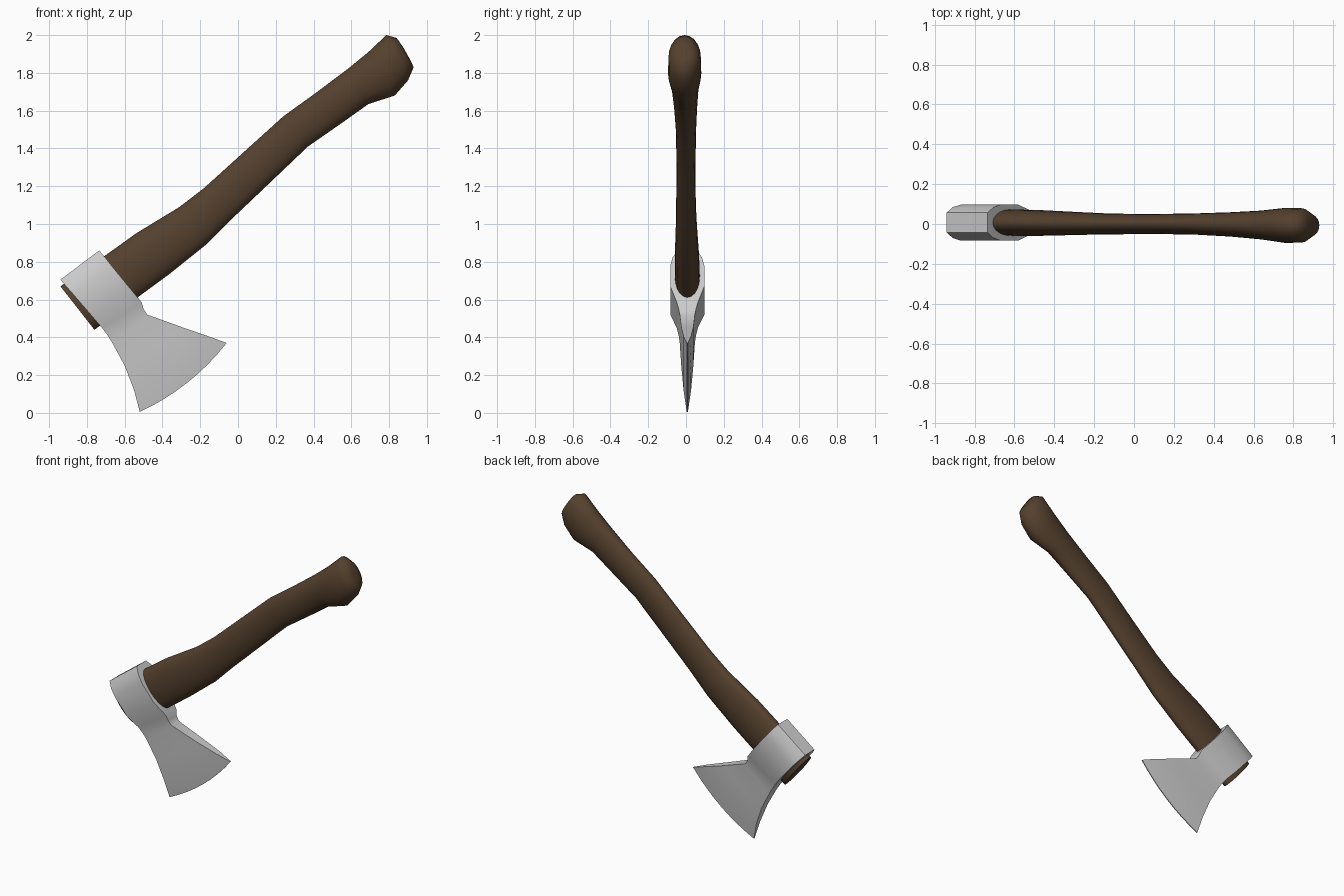
import bpy, bmesh, math

if "Cube" in bpy.data.objects:
    bpy.data.objects.remove(bpy.data.objects["Cube"])


def loft(name, rings, angle, material=None):
    """Bridge equal-sized closed rings and cap both ends."""
    bm = bmesh.new()
    loops = [[bm.verts.new(p) for p in ring] for ring in rings]
    n = len(loops[0])
    for a, b in zip(loops, loops[1:]):
        for i in range(n):
            j = (i + 1) % n
            bm.faces.new((a[i], a[j], b[j], b[i]))
    bm.faces.new(loops[0][::-1])
    bm.faces.new(loops[-1])
    bmesh.ops.recalc_face_normals(bm, faces=bm.faces)
    mesh = bpy.data.meshes.new(name)
    bm.to_mesh(mesh)
    bm.free()
    obj = bpy.data.objects.new(name, mesh)
    bpy.context.collection.objects.link(obj)
    if material:
        mesh.materials.append(material)
    bpy.ops.object.select_all(action='DESELECT')
    obj.select_set(True)
    bpy.context.view_layer.objects.active = obj
    bpy.ops.object.shade_smooth_by_angle(angle=math.radians(angle))
    return obj


def oval(ux, uz, lx, lz, half, cy, sides=20):
    """Elliptical handle section between its upper and lower outline points."""
    ring = []
    for i in range(sides):
        a = math.tau * i / sides
        t = 0.5 + 0.5 * math.cos(a)
        ring.append((lx + (ux - lx) * t, cy + half * math.sin(a), lz + (uz - lz) * t))
    return ring


def blade_row(lx, lz, rx, rz, half, bulge, cols=8):
    """Head section: a row on each cheek, bowed toward the cutting edge."""
    def pt(t, y):
        b = bulge * 4 * t * (1 - t)
        return (lx + (rx - lx) * t + 0.62 * b, 0.007 + y, lz + (rz - lz) * t - 0.79 * b)
    ts = [i / cols for i in range(cols + 1)]
    return [pt(t, -half) for t in ts] + [pt(t, half) for t in reversed(ts)]


wood = bpy.data.materials.new("wood")
wood.diffuse_color = (0.09, 0.052, 0.027, 1)
wood.use_nodes = True
wood.node_tree.nodes["Principled BSDF"].inputs["Base Color"].default_value = wood.diffuse_color

# Handle: upper x, z, lower x, z, half thickness, y centre
handle = [
    (-0.94, 0.67, -0.76, 0.44, 0.062, 0.007),
    (-0.70, 0.835, -0.52, 0.62, 0.066, 0.007),
    (-0.54, 0.95, -0.37, 0.73, 0.064, 0.005),
    (-0.31, 1.09, -0.17, 0.89, 0.056, 0.002),
    (-0.18, 1.19, -0.04, 1.02, 0.052, 0),
    (0.03, 1.38, 0.16, 1.21, 0.050, 0),
    (0.24, 1.57, 0.37, 1.41, 0.053, 0),
    (0.42, 1.70, 0.55, 1.535, 0.061, -0.002),
    (0.58, 1.82, 0.69, 1.635, 0.072, -0.005),
    (0.69, 1.91, 0.83, 1.68, 0.088, -0.007),
    (0.785, 2.0, 0.90, 1.76, 0.086, -0.007),
    (0.84, 1.985, 0.93, 1.83, 0.055, -0.007),
    (0.875, 1.935, 0.91, 1.872, 0.022, -0.007),
]
loft("handle", [oval(*s) for s in handle], 60, wood)

# Axe head: rear x, z, front x, z, half thickness, bulge
head = [
    (-0.94, 0.705, -0.735, 0.86, 0.05, 0),
    (-0.91, 0.67, -0.705, 0.825, 0.077, 0),
    (-0.87, 0.625, -0.67, 0.78, 0.09, 0),
    (-0.78, 0.52, -0.58, 0.67, 0.09, 0),
    (-0.72, 0.45, -0.51, 0.585, 0.056, 0),
    (-0.69, 0.41, -0.50, 0.55, 0.046, 0),
    (-0.665, 0.37, -0.48, 0.52, 0.04, 0),
    (-0.60, 0.25, -0.30, 0.455, 0.032, 0.012),
    (-0.55, 0.12, -0.155, 0.405, 0.02, 0.025),
    (-0.52, 0.005, -0.06, 0.37, 0.003, 0.035),
]
loft("axe_head", [blade_row(*s) for s in head], 40)
